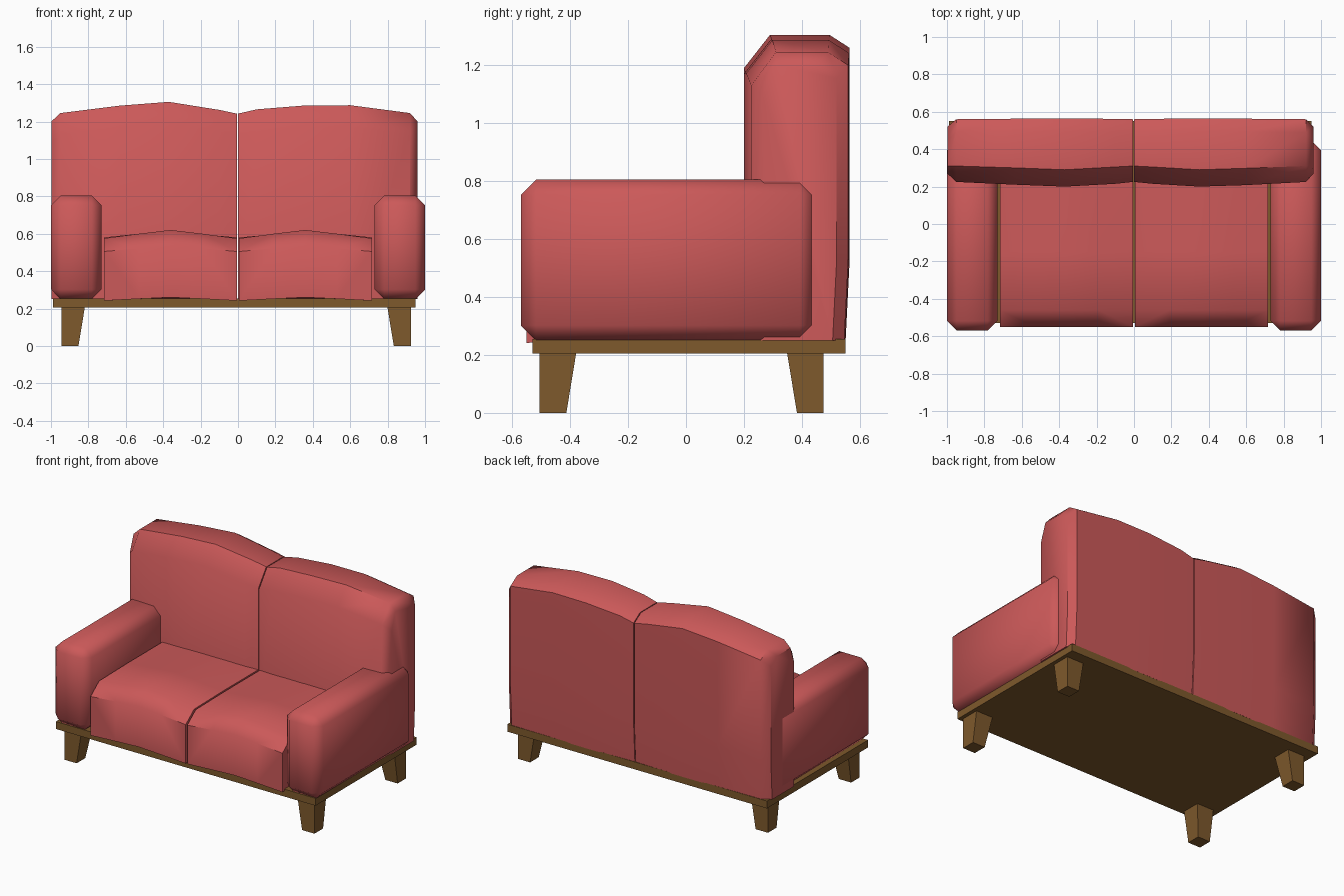
import bpy, bmesh, math
from mathutils import Vector

if "Cube" in bpy.data.objects:
    bpy.data.objects.remove(bpy.data.objects["Cube"])


def material(name, color):
    m = bpy.data.materials.new(name)
    m.diffuse_color = (*color, 1)
    m.use_nodes = True
    m.node_tree.nodes["Principled BSDF"].inputs["Base Color"].default_value = m.diffuse_color
    return m


RED = material("red_fabric", (0.60, 0.10, 0.10))
WOOD = material("brown_wood", (0.21, 0.10, 0.025))


def finish(bm, name, mat, angle=None):
    bmesh.ops.recalc_face_normals(bm, faces=bm.faces)
    me = bpy.data.meshes.new(name)
    bm.to_mesh(me)
    bm.free()
    me.materials.append(mat)
    ob = bpy.data.objects.new(name, me)
    bpy.context.collection.objects.link(ob)
    if angle:
        bpy.ops.object.select_all(action='DESELECT')
        ob.select_set(True)
        bpy.context.view_layer.objects.active = ob
        bpy.ops.object.shade_smooth_by_angle(angle=math.radians(angle))
    return ob


def box(name, lo, hi, mat, bevel=0):
    bm = bmesh.new()
    bmesh.ops.create_cube(bm, size=1)
    for v in bm.verts:
        v.co = Vector([lo[i] + (v.co[i] + 0.5) * (hi[i] - lo[i]) for i in range(3)])
    if bevel:
        bmesh.ops.bevel(bm, geom=bm.edges[:], offset=bevel, segments=1,
                        affect='EDGES', profile=0.5)
    return finish(bm, name, mat, 50 if bevel else None)


def loft(name, rings, mat, angle=None):
    """Skin a row of equal-length closed rings and cap both ends."""
    bm = bmesh.new()
    rows = [[bm.verts.new(p) for p in r] for r in rings]
    n = len(rows[0])
    for a, b in zip(rows, rows[1:]):
        for i in range(n):
            j = (i + 1) % n
            bm.faces.new((a[i], a[j], b[j], b[i]))
    bm.faces.new(rows[0])
    bm.faces.new(rows[-1])
    return finish(bm, name, mat, angle)


# Wooden base board
box("base_board", (-0.99, -0.53, 0.205), (0.95, 0.55, 0.255), WOOD)

# Tapered legs: outer faces upright, inner faces sloping
for side, x, sx in (("left", -0.945, 1), ("right", 0.925, -1)):
    for end, y, sy in (("front", -0.505, 1), ("back", 0.475, -1)):
        rings = []
        for z, w in ((0, 0.092), (0.207, 0.126)):
            rings.append([(x, y, z), (x + sx * w, y, z),
                          (x + sx * w, y + sy * w, z), (x, y + sy * w, z)])
        loft(f"{end}_{side}_leg", rings, WOOD)

# Armrests with chamfered edges
for side, s in (("left", -1), ("right", 1)):
    xs = sorted((s * 0.73, s * 1.0))
    box(f"{side}_armrest", (xs[0], -0.57, 0.25), (xs[1], 0.445, 0.805), RED, 0.052)


# Seat cushions, each crowned across its width towards the front
def seat_ring(x, c):
    return [(x, -0.55, 0.242 + 0.018 * c), (x, -0.55, 0.505 + 0.03 * c),
            (x, -0.46, 0.575 + 0.045 * c), (x, -0.15, 0.58 + 0.03 * c),
            (x, 0.25, 0.58 + 0.01 * c), (x, 0.25, 0.25)]


for side, s in (("left", -1), ("right", 1)):
    rings = [seat_ring(s * x, c) for x, c in
             ((0.006, 0), (0.19, 0.55), (0.36, 1), (0.53, 0.55), (0.717, 0))]
    loft(f"{side}_seat_cushion", rings, RED, 50)


# Back cushions: x, crown height, front inset, back inset
def back_ring(x, top, f, b):
    yf, yb = 0.2 + f, 0.565 - b
    return [(x, yf, 0.25), (x, yf, top - 0.115), (x, min(yf + 0.09, 0.31), top),
            (x, yb - 0.07, top), (x, yb, top - 0.045), (x, yb, 0.53),
            (x, yb - 0.014, 0.25)]


left = [(-0.998, 1.2, 0.07, 0.045), (-0.95, 1.245, 0.025, 0.005), (-0.63, 1.285, 0.01, 0.002),
        (-0.37, 1.305, 0, 0), (-0.1, 1.262, 0.015, 0.003), (-0.006, 1.242, 0.025, 0.005)]
right = [(0.0, 1.242, 0.025, 0.005), (0.1, 1.265, 0.015, 0.003), (0.35, 1.285, 0, 0),
         (0.6, 1.287, 0.008, 0.002), (0.92, 1.245, 0.025, 0.005), (0.96, 1.2, 0.07, 0.045)]
for name, rows in (("left_back_cushion", left), ("right_back_cushion", right)):
    loft(name, [back_ring(*r) for r in rows], RED, 42)
